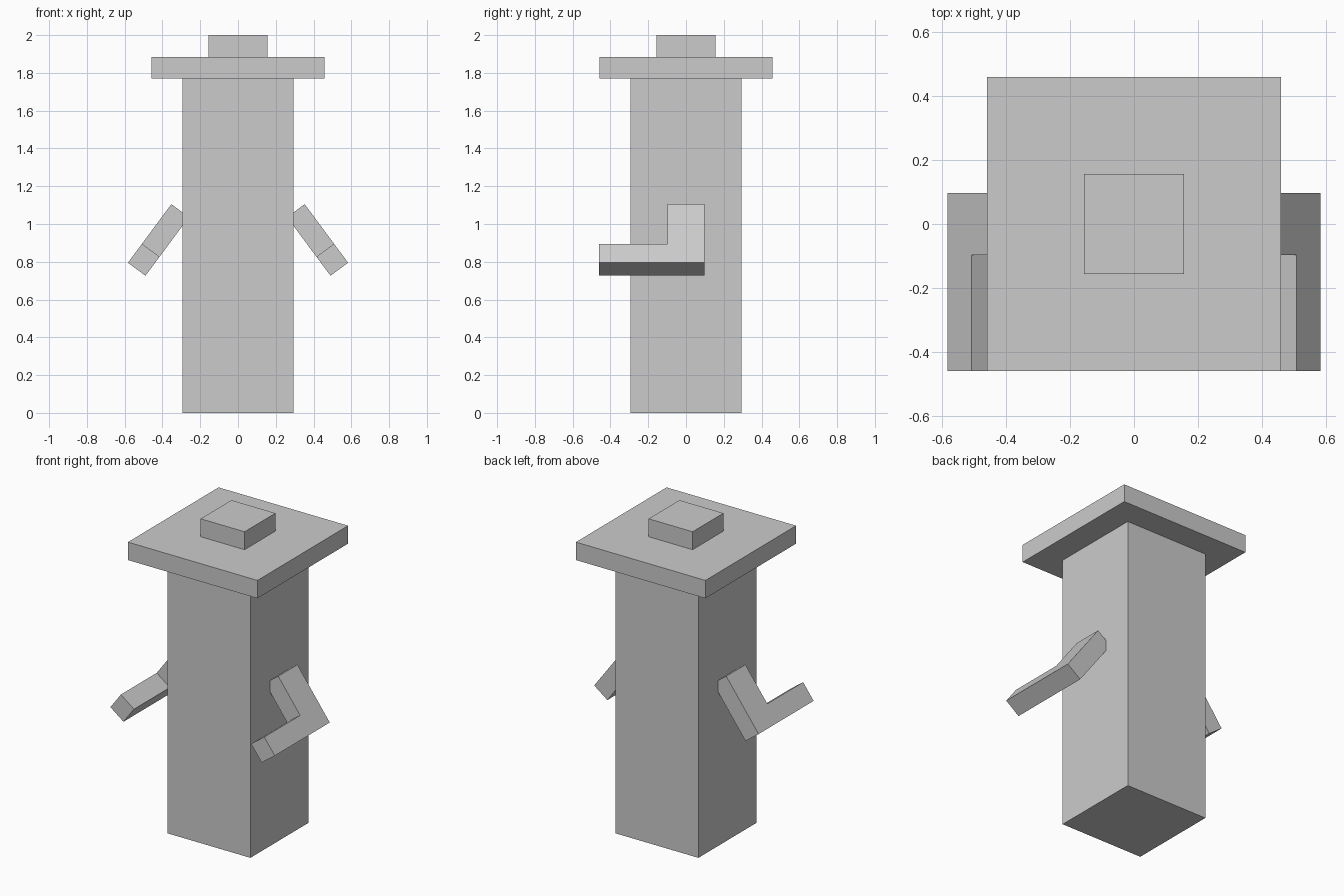
import bpy, bmesh
from mathutils import Vector

if "Cube" in bpy.data.objects:
    bpy.data.objects.remove(bpy.data.objects["Cube"])


def box(name, half, z0, z1):
    bpy.ops.mesh.primitive_cube_add(size=1, location=(0, 0, (z0 + z1) / 2))
    ob = bpy.context.object
    ob.name = name
    ob.scale = (half * 2, half * 2, z1 - z0)
    bpy.ops.object.transform_apply(location=True, rotation=False, scale=True)
    return ob


def bent_arm(name, side):
    # L-shaped slab tilted outward: (y, distance down the slope)
    shoulder = Vector((0.353, 0, 1.105))
    slope = Vector((0.595, 0, -0.803))
    inward = Vector((-0.093, 0, -0.069))
    outline = [(0.097, 0), (0.097, 0.386), (-0.46, 0.386),
               (-0.46, 0.261), (-0.097, 0.261), (-0.097, 0)]
    bm = bmesh.new()
    face = bm.faces.new([bm.verts.new(shoulder + slope * s + Vector((0, y, 0)))
                         for y, s in outline])
    new = bmesh.ops.extrude_face_region(bm, geom=[face], use_keep_orig=True)["geom"]
    bmesh.ops.translate(bm, vec=inward,
                        verts=[g for g in new if isinstance(g, bmesh.types.BMVert)])
    bmesh.ops.scale(bm, vec=(side, 1, 1), verts=bm.verts)
    bmesh.ops.recalc_face_normals(bm, faces=bm.faces)
    mesh = bpy.data.meshes.new(name)
    bm.to_mesh(mesh)
    bm.free()
    bpy.context.collection.objects.link(bpy.data.objects.new(name, mesh))


# Square pillar body, flat brim and top knob
box("body", 0.294, 0, 1.77)
box("brim", 0.459, 1.77, 1.885)
box("knob", 0.156, 1.885, 2.0)

# Bent arms with forearms reaching forward
bent_arm("right_arm", 1)
bent_arm("left_arm", -1)
